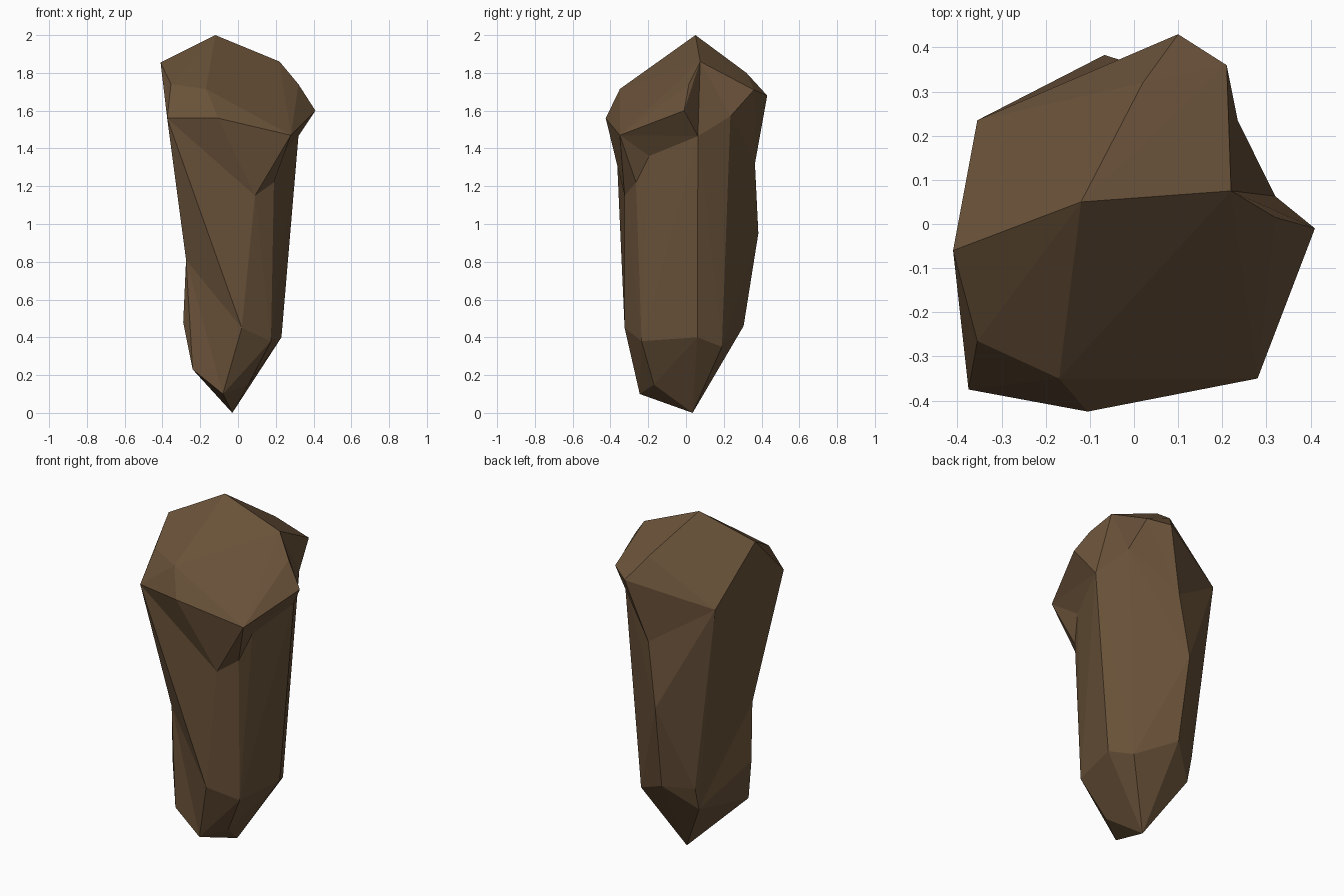
import bpy, bmesh
from mathutils import Vector

if "Cube" in bpy.data.objects:
    bpy.data.objects.remove(bpy.data.objects["Cube"])

brown = bpy.data.materials.new("brown stone")
brown.diffuse_color = (0.142, 0.084, 0.041, 1)
brown.use_nodes = True
brown.node_tree.nodes["Principled BSDF"].inputs["Base Color"].default_value = brown.diffuse_color


def stone(name, corners, dents=()):
    """Faceted stone: convex hull of its corners and dents, then each dent pushed in."""
    bm = bmesh.new()
    for c in list(corners) + [start for start, end in dents]:
        bm.verts.new(c)
    bmesh.ops.convex_hull(bm, input=bm.verts[:])
    loose = [v for v in bm.verts if not v.link_faces]
    bmesh.ops.delete(bm, geom=loose, context='VERTS')
    for start, end in dents:
        for v in bm.verts:
            if (v.co - Vector(start)).length < 0.001:
                v.co = end
    bmesh.ops.recalc_face_normals(bm, faces=bm.faces[:])
    mesh = bpy.data.meshes.new(name)
    bm.to_mesh(mesh)
    bm.free()
    mesh.materials.append(brown)
    ob = bpy.data.objects.new(name, mesh)
    bpy.context.collection.objects.link(ob)
    return ob


# Corners of the neck, shared by head and shaft
hip = (.32, .063, 1.465)
rear = (.235, .235, 1.57)
notch = (.23, -.195, 1.36)
neck = [(-.375, -.375, 1.56), (.09, -.325, 1.15), (.19, -.265, 1.22),
        hip, (-.01, .365, 1.32), (-.355, .235, 1.55)]

# Wide head with a slanted crown
apex, shoulder, chin = (-.12, .05, 2.0), (.22, .075, 1.86), (.28, -.35, 1.47)
crown = [apex, shoulder, chin, (-.41, -.06, 1.855),
         (.02, .32, 1.80), (.10, .43, 1.68), (.21, .36, 1.71),
         (-.105, -.425, 1.56), (-.355, -.265, 1.74), (-.17, -.35, 1.715)]
head = stone("rock", crown + neck,
             [((.29, .25, 1.60), rear), ((.29, -.20, 1.34), notch)])

# Pointed brow on the right of the head
brow = stone("brow", [apex, shoulder, chin, hip, (.32, .015, 1.74),
                      (.41, -.01, 1.60), (0, 0, 1.55)])

# Long shaft narrowing to a point at the foot, hollowed on the left
foot = [(-.03, .035, 0), (-.08, -.245, .10), (.055, -.17, .15),
        (-.24, -.24, .23), (-.215, .186, .32), (.16, .19, .35),
        (.175, -.235, .38), (.23, .06, .40), (.02, -.325, .45),
        (-.215, .223, .453), (-.055, .305, .46), (-.067, .383, .95)]
shaft = stone("shaft", neck + [rear, notch] + foot,
              [((-.42, -.36, .81), (-.275, -.225, .81)),
               ((-.32, -.24, .48), (-.29, -.195, .48))])

# Join all into one solid rock
bpy.context.view_layer.objects.active = head
head.select_set(True)
for part in (brow, shaft):
    join = head.modifiers.new("join", 'BOOLEAN')
    join.operation = 'UNION'
    join.solver = 'EXACT'
    join.object = part
    bpy.ops.object.modifier_apply(modifier=join.name)
    bpy.data.objects.remove(part)
